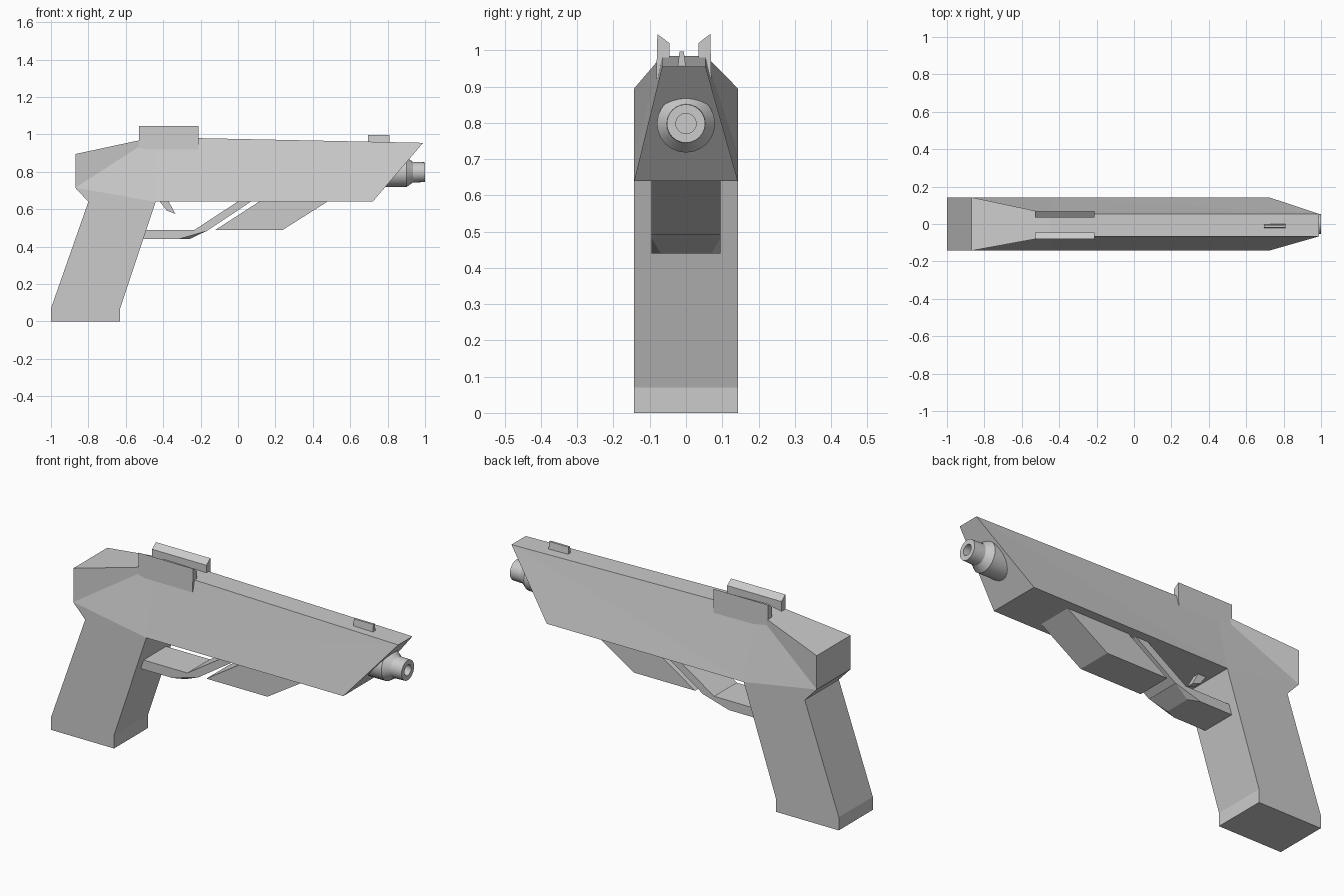
import bpy, bmesh, math

if "Cube" in bpy.data.objects:
    bpy.data.objects.remove(bpy.data.objects["Cube"])

OFF = -0.006  # the top ridge and sights sit slightly off centre


def make(name, verts, faces):
    mesh = bpy.data.meshes.new(name)
    bm = bmesh.new()
    vs = [bm.verts.new(v) for v in verts]
    for f in faces:
        bm.faces.new([vs[i] for i in f])
    bmesh.ops.recalc_face_normals(bm, faces=bm.faces)
    bm.to_mesh(mesh)
    bm.free()
    ob = bpy.data.objects.new(name, mesh)
    bpy.context.collection.objects.link(ob)
    return ob


def loft(name, a, b):
    """Closed solid between two matching outlines."""
    n = len(a)
    sides = [(i, (i + 1) % n, (i + 1) % n + n, i + n) for i in range(n)]
    return make(name, a + b, sides + [tuple(range(n)), tuple(range(n, 2 * n))])


def side_profile(name, pts, half):
    return loft(name, [(x, -half, z) for x, z in pts], [(x, half, z) for x, z in pts])


def front_profile(name, pts, x0, x1):
    return loft(name, [(x0, y, z) for y, z in pts], [(x1, y, z) for y, z in pts])


# Body: wide base, narrow ridge, faceted rear
W, R = 0.143, 0.06
half_body = [(-0.87, W, 0.895), (-0.87, W, 0.715), (-0.80, W, 0.64), (-0.44, W, 0.64),
             (0.72, W, 0.64), (0.99, R, 0.955), (-0.45, R, 0.985)]
verts = [(x, s * y + (OFF if y == R else 0), z) for s in (1, -1) for x, y, z in half_body]
faces = [(i, (i + 1) % 7, (i + 1) % 7 + 7, i + 7) for i in range(7)]
for o in (0, 7):
    faces += [tuple(i + o for i in f)
              for f in ((0, 1, 6), (1, 2, 3), (1, 3, 6), (3, 4, 5), (3, 5, 6))]
make("body", verts, faces)

# Grip
side_profile("grip", [(-1, 0), (-1, 0.07), (-0.8, 0.64), (-0.44, 0.64),
                      (-0.63, 0.07), (-0.63, 0)], W)

# Rail block under the body
side_profile("under_rail", [(-0.12, 0.49), (0.24, 0.49), (0.485, 0.645), (0.12, 0.645)], 0.095)

# Trigger guard: floor with clipped front corners, and a slanted arm
G = 0.095
gv = []
for s in (1, -1):
    gv += [(-0.49, s * G, 0.49), (-0.515, s * G, 0.44), (-0.32, s * G, 0.44),
           (-0.26, s * 0.07, 0.44), (-0.17, s * G, 0.483), (-0.235, s * G, 0.49)]
gf = [(i, (i + 1) % 6, (i + 1) % 6 + 6, i + 6) for i in range(6)]
gf += [tuple(i + o for i in f) for o in (0, 6) for f in ((0, 1, 2, 5), (2, 4, 5), (2, 3, 4))]
make("trigger_guard_floor", gv, gf)
side_profile("trigger_guard_arm", [(-0.235, 0.488), (-0.17, 0.482), (0.075, 0.645), (0.005, 0.645)], G)

# Trigger
side_profile("trigger", [(-0.425, 0.65), (-0.38, 0.592), (-0.335, 0.575), (-0.375, 0.65)], 0.018)

# Rear sight plates
for label, s in (("left", 1), ("right", -1)):
    pts = [(0.04, 0.96), (0.04, 1.02), (0.073, 1.045), (0.076, 0.92)]
    front_profile("rear_sight_" + label, [(s * y + OFF, z) for y, z in pts], -0.53, -0.21)

# Front sight
front_profile("front_sight", [(-0.023, 0.95), (0.0, 0.95), (-0.006, 0.997), (-0.018, 0.997)], 0.695, 0.81)

# Barrel: revolved profile with a hollow bore
N = 24
prof = [(0.70, 0.0), (0.70, 0.08), (0.90, 0.08), (0.935, 0.055), (1.0, 0.053),
        (1.0, 0.028), (0.93, 0.028), (0.93, 0.0)]
bv, bf = [], []
for x, r in prof:
    for k in range(N):
        a = 2 * math.pi * k / N
        bv.append((x, max(r, 0.0001) * math.cos(a), 0.798 + max(r, 0.0001) * math.sin(a)))
for j in range(len(prof) - 1):
    for k in range(N):
        l = (k + 1) % N
        bf.append((j * N + k, j * N + l, (j + 1) * N + l, (j + 1) * N + k))
barrel = make("barrel", bv, bf)
bpy.context.view_layer.objects.active = barrel
barrel.select_set(True)
bpy.ops.object.shade_smooth_by_angle(angle=math.radians(30))
